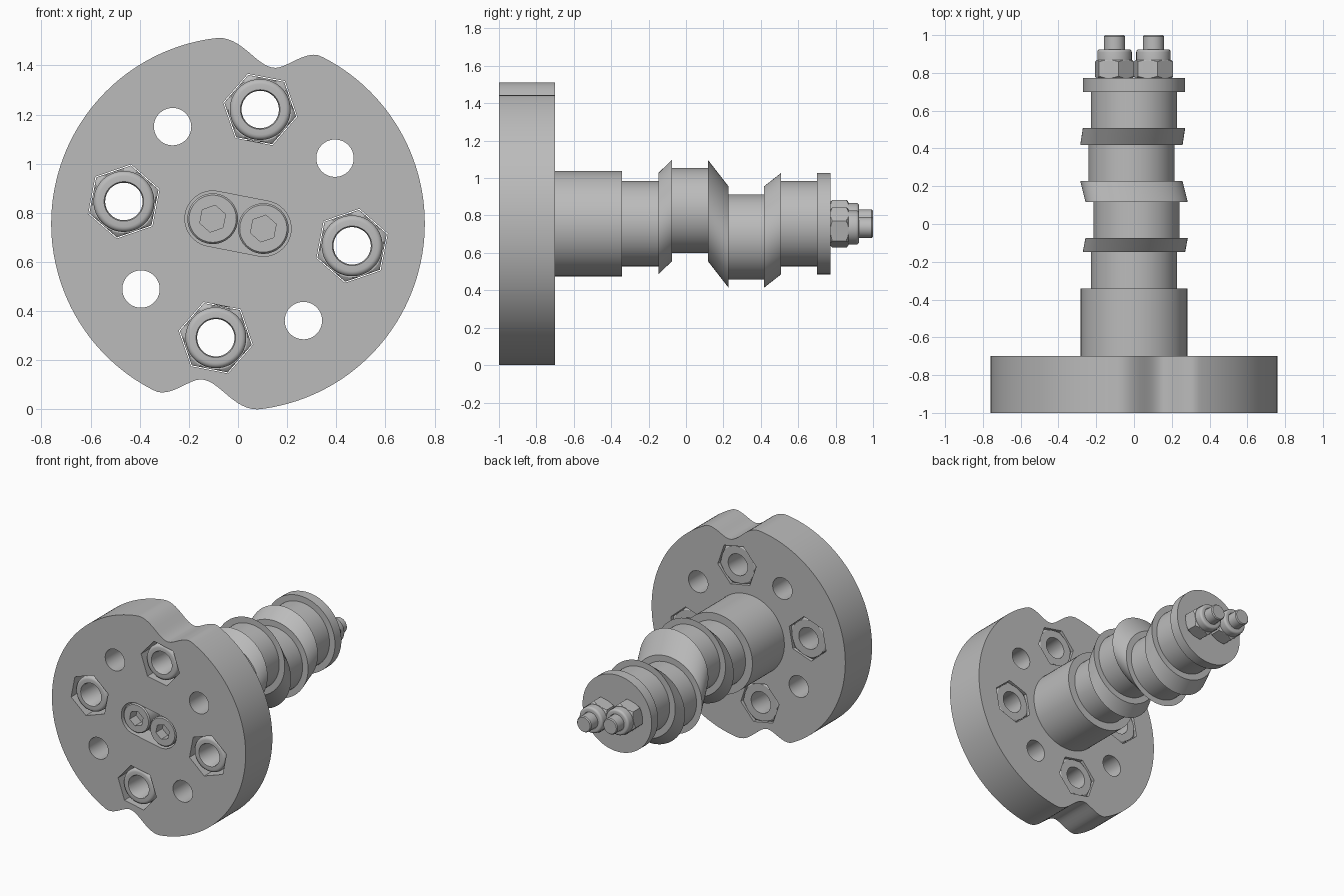
import bpy, bmesh
from math import sin, cos, pi, radians, floor

cube = bpy.data.objects.get("Cube")
if cube:
    bpy.data.objects.remove(cube)

steel = bpy.data.materials.new("plain_steel_grey")
steel.use_nodes = True
grey = (0.5, 0.5, 0.5, 1)
steel.diffuse_color = grey
steel.node_tree.nodes["Principled BSDF"].inputs["Base Color"].default_value = grey

MID = 0.756            # height of the main axis
TILT = radians(79)     # direction of the eccentric throw
SIDES = 72


def axis_point(dist, ang):
    return dist * cos(ang), MID + dist * sin(ang)


def circle(r, c=(0, MID), turn=TILT):
    return [(c[0] + r * cos(turn + 2 * pi * i / SIDES),
             c[1] + r * sin(turn + 2 * pi * i / SIDES)) for i in range(SIDES)]


def hexagon(apothem, c, turn=TILT, limit=9):
    # hexagon trimmed by a circle, so nuts get a conical chamfer
    pts = []
    for i in range(SIDES):
        a = 2 * pi * i / SIDES
        local = a - floor(a / (pi / 3) + 1e-6) * pi / 3 - pi / 6
        r = min(apothem / cos(local), limit)
        pts.append((c[0] + r * cos(turn + a), c[1] + r * sin(turn + a)))
    return pts


def smooth(ob):
    bpy.ops.object.select_all(action='DESELECT')
    ob.select_set(True)
    bpy.context.view_layer.objects.active = ob
    bpy.ops.object.shade_smooth_by_angle(angle=radians(25))


def loft(name, sections, hollow=False):
    # skin a list of (y, outline) sections, capped or closed into a ring
    bm = bmesh.new()
    rows = [[bm.verts.new((x, y, z)) for x, z in pts] for y, pts in sections]
    pairs = list(zip(rows, rows[1:]))
    if hollow:
        pairs.append((rows[-1], rows[0]))
    else:
        bm.faces.new(rows[0])
        bm.faces.new(rows[-1])
    for a, b in pairs:
        n = len(a)
        for i in range(n):
            j = (i + 1) % n
            bm.faces.new((a[i], a[j], b[j], b[i]))
    bmesh.ops.recalc_face_normals(bm, faces=bm.faces)
    mesh = bpy.data.meshes.new(name)
    bm.to_mesh(mesh)
    bm.free()
    mesh.materials.append(steel)
    ob = bpy.data.objects.new(name, mesh)
    bpy.context.collection.objects.link(ob)
    smooth(ob)
    return ob


def lock_nut(name, c, turn, ap, bore, base, shoulder, tip):
    # chamfered hexagon with a rounded locking collar
    s = 1 if tip > base else -1
    cham = 0.15 * ap
    rise = [(0, 0), (0.33, 0.05), (0.66, 0.1), (1, 0.155)]
    secs = [(base + s * cham * t * 0.6, hexagon(ap, c, turn, ap * (1 + k))) for t, k in rise]
    secs += [(shoulder - s * cham * t * 0.6, hexagon(ap, c, turn, ap * (1 + k)))
             for t, k in reversed(rise)]
    collar, rnd = ap * 0.96, ap * 0.16
    secs.append((shoulder, circle(collar, c, turn)))
    for i in range(5):
        a = i * pi / 8
        secs.append((tip - s * rnd * (1 - sin(a)),
                     circle(collar - rnd * (1 - cos(a)), c, turn)))
    secs += [(tip, circle(bore * 1.06, c, turn)), (tip - s * 0.01, circle(bore, c, turn)),
             (base, circle(bore, c, turn))]
    return loft(name, secs, hollow=True)


# Flange disc with two opposite smooth notches
def rim(deg):
    d = (deg - 77.6 + 90) % 180 - 90
    width = 19 if d > 0 else 14
    dip = 0.055 * (1 + cos(pi * d / width)) if abs(d) < width else 0
    return axis_point(0.76 - dip, radians(deg))


outline = [rim(deg * 1.5) for deg in range(240)]
flange = loft("flange", [(-1, outline), (-0.7, outline)])

# Cutters: plain holes, hexagonal nut pockets and the bolt head slot
cutters = []
for k in range(4):
    plain = axis_point(0.476, TILT + pi / 4 + k * pi / 2)
    ang = TILT + k * pi / 2
    pocket = axis_point(0.473, ang)
    hole = circle(0.076, plain)
    hexa = hexagon(0.133, pocket, ang + pi / 2)
    cutters.append(loft("hole_cutter", [(-1.1, hole), (-0.6, hole)]))
    cutters.append(loft("pocket_cutter", [(-1.1, hexa), (-0.6, hexa)]))

bolt_dir = TILT - pi / 2
bolts = [axis_point(0.105 * s, bolt_dir) for s in (1, -1)]
slot = []
for c, start in zip(bolts, (bolt_dir - pi / 2, bolt_dir + pi / 2)):
    slot += [(c[0] + 0.113 * cos(start + pi * i / 30),
              c[1] + 0.113 * sin(start + pi * i / 30)) for i in range(31)]
cutters.append(loft("slot_cutter", [(-1.1, slot), (-0.88, slot)]))

for cutter in cutters:
    cutter.hide_render = True
    mod = flange.modifiers.new("cut", 'BOOLEAN')
    mod.operation = 'DIFFERENCE'
    mod.solver = 'EXACT'
    mod.object = cutter
    bpy.context.view_layer.objects.active = flange
    bpy.ops.object.modifier_apply(modifier=mod.name)
    bpy.data.objects.remove(cutter)
smooth(flange)

# Lock nuts sunk in the flange
for k in range(4):
    ang = TILT + k * pi / 2
    lock_nut("flange_nut", axis_point(0.473, ang), ang + pi / 2,
             0.129, 0.076, -0.71, -0.9, -0.985)

# Eccentric spindle: (y, radius, throw), with skewed collars between journals
BOSS, JOURNAL, COLLAR, THROW = 0.282, 0.228, 0.271, 0.072
steps = [(-0.75, BOSS, 0), (-0.342, BOSS, 0),
         (-0.342, JOURNAL, 0), (-0.148, JOURNAL, 0),
         (-0.148, COLLAR, 0), (-0.075, COLLAR, THROW),
         (-0.075, JOURNAL, THROW), (0.117, JOURNAL, THROW),
         (0.117, COLLAR, THROW), (0.227, COLLAR, -THROW),
         (0.227, JOURNAL, -THROW), (0.418, JOURNAL, -THROW),
         (0.418, COLLAR, -THROW), (0.508, COLLAR, 0),
         (0.508, JOURNAL, 0), (0.7, JOURNAL, 0),
         (0.7, COLLAR, 0), (0.772, COLLAR, 0)]
loft("eccentric_spindle", [(y, circle(r, axis_point(t, TILT))) for y, r, t in steps])

# Two through bolts: socket heads in front, lock nuts and tips behind
for c in bolts:
    loft("bolt_head", [(-0.87, circle(0.103, c)), (-0.985, circle(0.103, c)),
                       (-0.993, circle(0.096, c)), (-0.993, hexagon(0.048, c)),
                       (-0.92, hexagon(0.048, c))])
    loft("bolt_tip", [(0.76, circle(0.056, c)), (0.993, circle(0.056, c)),
                      (1.0, circle(0.05, c))])
    lock_nut("end_nut", c, TILT, 0.095, 0.056, 0.772, 0.868, 0.925)
